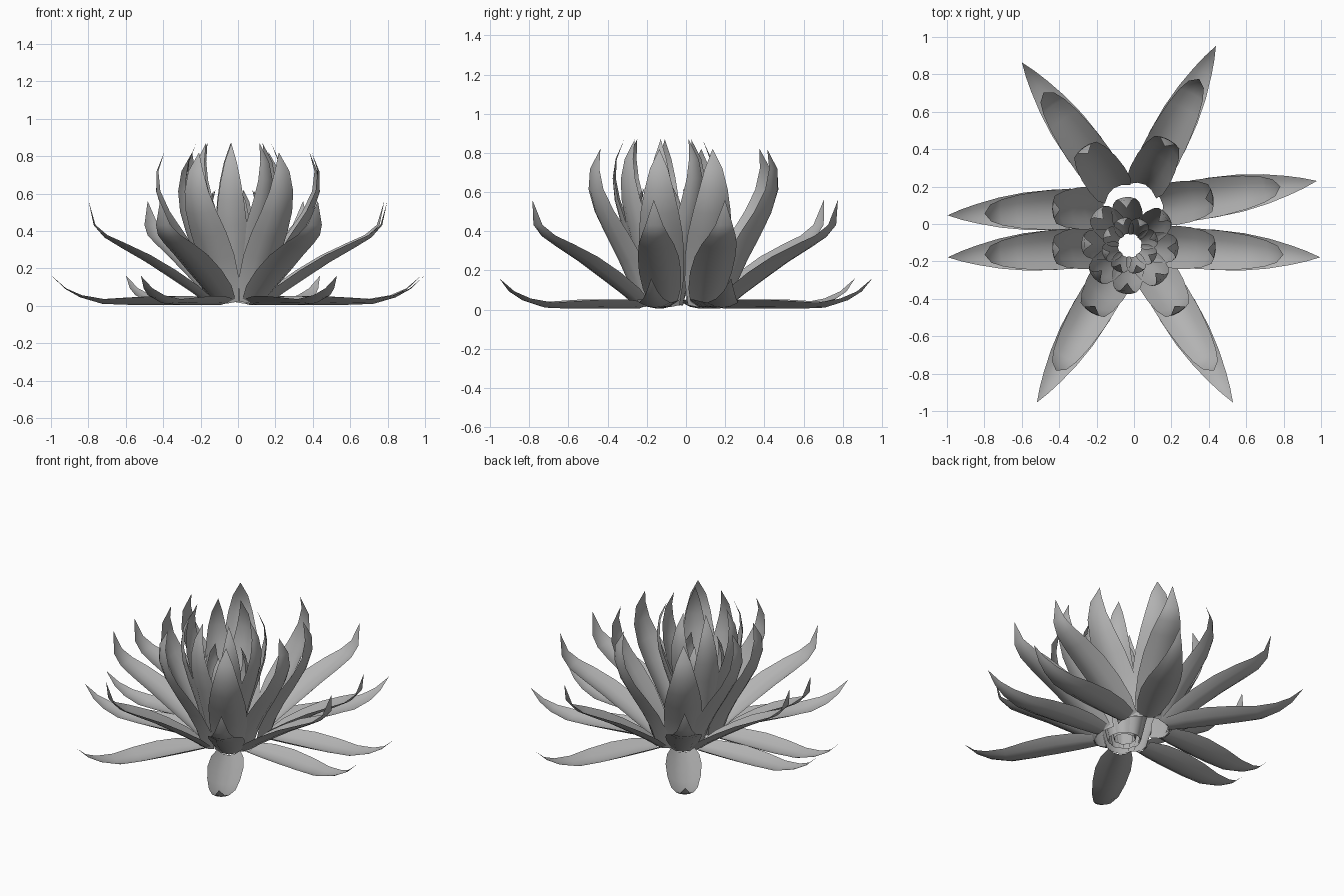
import bpy, math
from mathutils import Vector

cube = bpy.data.objects.get("Cube")
if cube:
    bpy.data.objects.remove(cube, do_unlink=True)

grey = bpy.data.materials.new("petal grey")
grey.use_nodes = True
tone = (0.45, 0.45, 0.45, 1)
grey.diffuse_color = tone
grey.node_tree.nodes["Principled BSDF"].inputs["Base Color"].default_value = tone


def petal(name, base, angle, profile, widths, cup=0.48, columns=4):
    """Sweep a cross-section, cupped at the root and flat at the tip, along an (outward, height) profile."""
    out = Vector((math.cos(angle), math.sin(angle), 0))
    side = Vector((-out.y, out.x, 0))
    spine = [Vector((base[0], base[1], 0)) + out * s + Vector((0, 0, z)) for s, z in profile]
    verts, faces = [], []
    for i, half in enumerate(widths):
        tangent = (spine[i + 1] - spine[max(i - 1, 0)]).normalized()
        inward = tangent.cross(side)
        depth = cup * half * (1 - (i / len(widths)) ** 2)
        for c in range(columns + 1):
            u = 2 * c / columns - 1
            verts.append(spine[i] + side * u * half + inward * depth * u * u)
    tip = len(verts)
    verts.append(spine[-1])
    row = columns + 1
    for i in range(len(widths)):
        for c in range(columns):
            a = i * row + c
            if i < len(widths) - 1:
                faces.append((a, a + row, a + row + 1, a + 1))
            else:
                faces.append((a, tip, a + 1))
    mesh = bpy.data.meshes.new(name)
    mesh.from_pydata(verts, [], faces)
    mesh.materials.append(grey)
    obj = bpy.data.objects.new(name, mesh)
    bpy.context.collection.objects.link(obj)
    obj.select_set(True)
    bpy.context.view_layer.objects.active = obj


bpy.ops.object.select_all(action='DESELECT')

# Roots of the eight outer petal stacks: x, y, heading in degrees
roots = [(.155, .10, 9), (.06, .21, 63), (-.11, .19, 126), (-.165, .09, 183),
         (-.165, -.12, 184), (-.09, -.24, 239), (.10, -.24, 301), (.165, -.12, -4)]

# Outer tiers: profile from root to tip, and half widths of every row but the tip
tiers = {
    "flat_petal": ([(0, .005), (.12, .005), (.26, .005), (.42, .005), (.56, .01), (.68, .045), (.76, .09), (.833, .16)],
                   [.07, .097, .108, .10, .08, .052, .028]),
    "spreading_petal": ([(0, .01), (.08, .07), (.2, .15), (.33, .235), (.46, .31), (.55, .365), (.607, .43), (.635, .56)],
                        [.075, .097, .108, .105, .09, .07, .045]),
    "upright_petal": ([(0, .01), (.04, .13), (.1, .25), (.17, .37), (.235, .49), (.273, .61), (.27, .72), (.23, .82)],
                      [.085, .107, .115, .112, .097, .074, .046]),
}
for name, (profile, widths) in tiers.items():
    for i, (x, y, heading) in enumerate(roots):
        petal(f"{name}_{i + 1}", (x, y), math.radians(heading), profile, widths)

# Two inner rings around the offset heart of the flower
rings = {
    "inner_petal": (.10, [-4, 40, 95, 135, 178, 222, 266, 313],
                    [(0, .02), (.03, .15), (.07, .29), (.115, .43), (.15, .56), (.16, .67), (.145, .77), (.10, .87)],
                    [.05, .07, .082, .082, .07, .053, .032]),
    "heart_petal": (.065, range(18, 360, 45),
                    [(0, .03), (.02, .13), (.045, .23), (.07, .33), (.085, .42), (.088, .49), (.075, .56), (.045, .62)],
                    [.03, .043, .051, .052, .046, .035, .022]),
}
for name, (radius, headings, profile, widths) in rings.items():
    for i, heading in enumerate(headings):
        a = math.radians(heading)
        root = (-.022 + radius * math.cos(a), -.115 + radius * math.sin(a))
        petal(f"{name}_{i + 1}", root, a, profile, widths)

bpy.ops.object.shade_smooth_by_angle(angle=math.radians(40))
